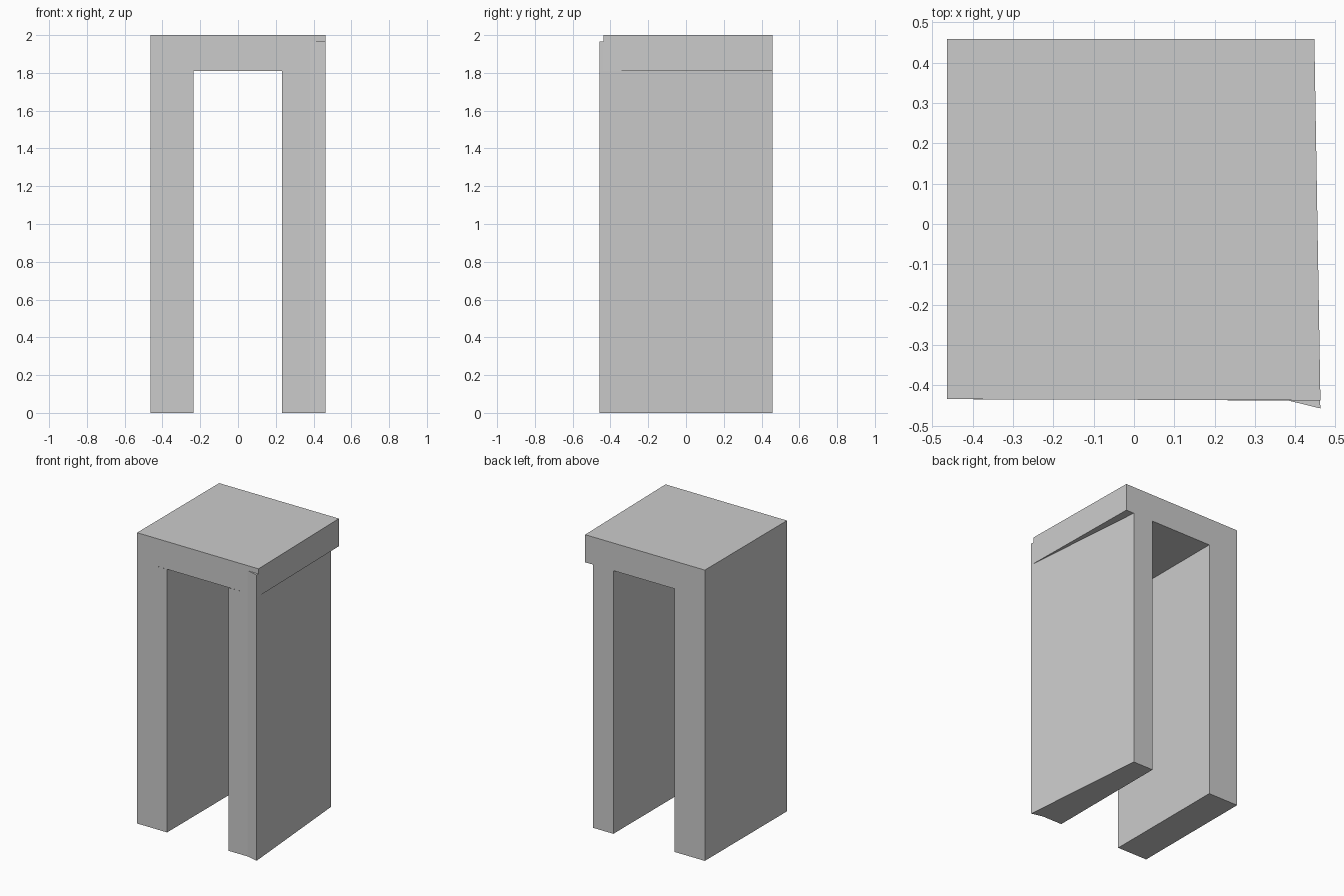
import bpy
import bmesh

if "Cube" in bpy.data.objects:
    bpy.data.objects.remove(bpy.data.objects["Cube"])


def prism(name, footprint, z0, z1, cap_top=True):
    """Extrude a counter-clockwise xy footprint from z0 to z1."""
    bm = bmesh.new()
    low = [bm.verts.new((x, y, z0)) for x, y in footprint]
    high = [bm.verts.new((x, y, z1)) for x, y in footprint]
    n = len(footprint)
    bm.faces.new(low[::-1])
    if cap_top:
        bm.faces.new(high)
    for i in range(n):
        j = (i + 1) % n
        bm.faces.new((low[i], low[j], high[j], high[i]))
    mesh = bpy.data.meshes.new(name)
    bm.to_mesh(mesh)
    bm.free()
    obj = bpy.data.objects.new(name, mesh)
    bpy.context.collection.objects.link(obj)
    return obj


BACK, FRONT, TIP = 0.458, -0.437, -0.457
UNDER, TOP = 1.81, 2.0

# Slightly skewed top slab
prism("top_slab", [(-0.464, -0.434), (0.462, FRONT), (0.447, BACK), (-0.464, BACK)],
      UNDER, TOP)

# Straight left leg panel
prism("left_leg", [(-0.464, -0.434), (-0.235, -0.435), (-0.235, BACK), (-0.464, BACK)],
      0, UNDER, cap_top=False)

# Tapered right leg panel with a flared front corner
prism("right_leg", [(0.232, FRONT), (0.38, FRONT), (0.462, TIP), (0.386, BACK), (0.232, BACK)],
      0, UNDER, cap_top=False)

# Flared corner continuing up the front of the slab
prism("corner_lip", [(0.38, FRONT), (0.462, TIP), (0.461, FRONT)], UNDER, 1.965)
